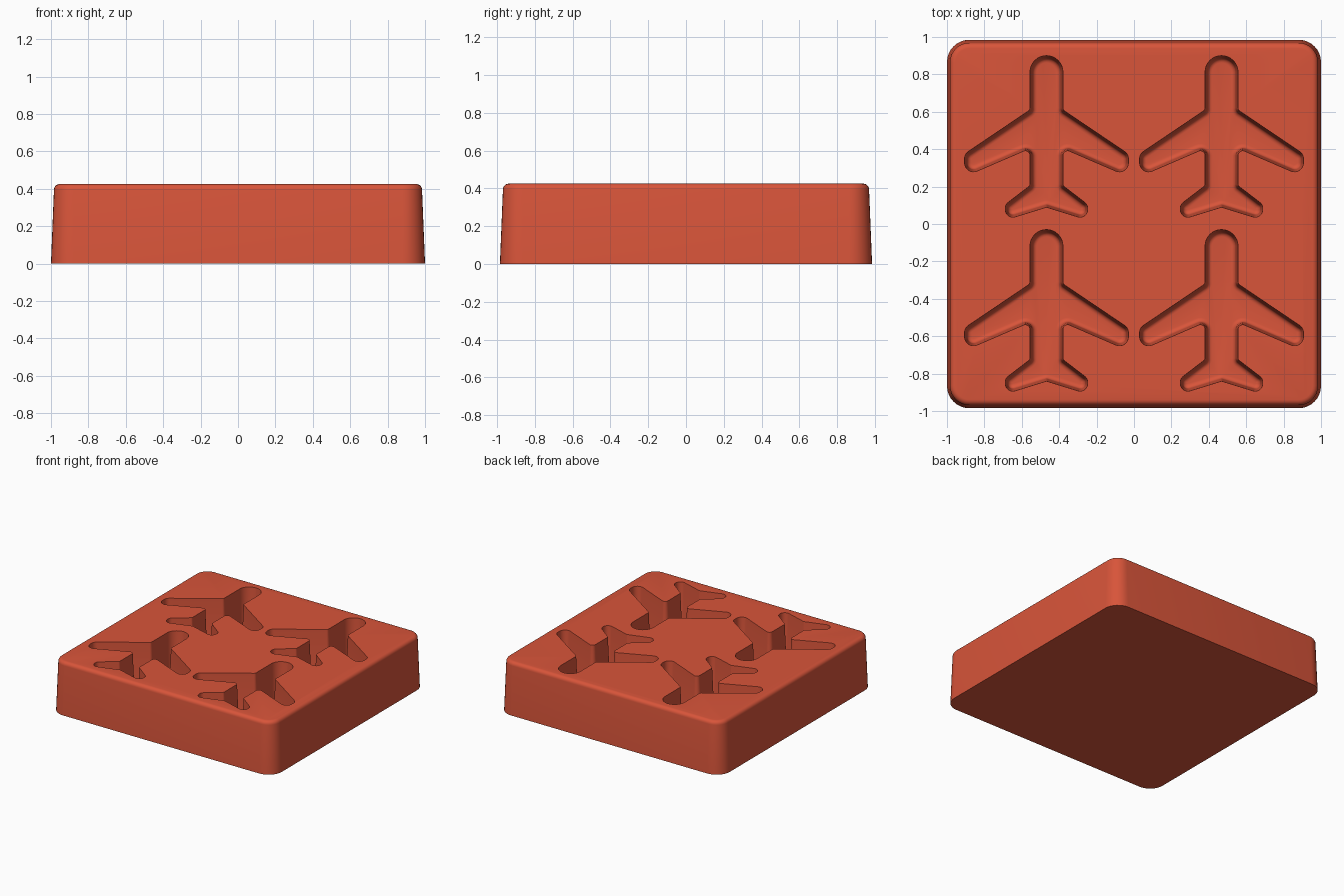
import bpy, bmesh, math
from mathutils import Vector

cube = bpy.data.objects.get("Cube")
if cube:
    bpy.data.objects.remove(cube, do_unlink=True)

red = bpy.data.materials.new("terracotta_red")
red.use_nodes = True
colour = (0.69, 0.09, 0.042, 1)
red.diffuse_color = colour
red.node_tree.nodes["Principled BSDF"].inputs["Base Color"].default_value = colour


def rounded_ring(corners, inset, steps=8):
    """Inset a counter-clockwise outline of (x, y, radius) and round its corners."""
    ring, n = [], len(corners)
    for i in range(n):
        prev, here, nxt = (Vector(corners[j % n][:2]) for j in (i - 1, i, i + 1))
        d1, d2 = (here - prev).normalized(), (nxt - here).normalized()
        n1, n2 = Vector((-d1.y, d1.x)), Vector((-d2.y, d2.x))
        bisector = (n1 + n2) / (1 + n1.dot(n2))
        side = 1 if d1.cross(d2) > 0 else -1
        radius = max(corners[i][2] - side * inset, 0.002)
        centre = here + bisector * (inset + side * radius)
        turn = d1.angle_signed(d2)
        for k in range(steps + 1):
            # Sweep the arc from the first edge normal to the second
            a = math.atan2(n1.y, n1.x) - turn * k / steps
            ring.append(centre - side * radius * Vector((math.cos(a), math.sin(a))))
    return ring


def loft(name, corners, layers):
    """Skin a closed solid through (inset, z) layers, from bottom to top."""
    bm = bmesh.new()
    rings = [[bm.verts.new((p.x, p.y, z)) for p in rounded_ring(corners, inset)]
             for inset, z in layers]
    for low, high in zip(rings, rings[1:]):
        for i in range(len(low)):
            j = (i + 1) % len(low)
            bm.faces.new((low[i], low[j], high[j], high[i]))
    bm.faces.new(rings[0][::-1])
    bm.faces.new(rings[-1])
    bmesh.ops.recalc_face_normals(bm, faces=bm.faces)
    mesh = bpy.data.meshes.new(name)
    bm.to_mesh(mesh)
    bm.free()
    mesh.materials.append(red)
    obj = bpy.data.objects.new(name, mesh)
    bpy.context.collection.objects.link(obj)
    return obj


def quarter(inset, z, radius, up, steps=5):
    """Layers of a rounded edge that starts at the given inset and height."""
    angles = [math.pi / 2 * k / steps for k in range(steps + 1)]
    return [(inset + radius * (1 - math.cos(a)), z + up * radius * math.sin(a))
            for a in angles]


# Tapered tray block with a rounded top rim
HEIGHT, RIM = 0.425, 0.03
base = [(-1, -0.985, 0.12), (1, -0.985, 0.12), (1, 0.985, 0.12), (-1, 0.985, 0.12)]
tray = loft("tray_block", base, [(0, 0)] + quarter(0.016, HEIGHT - RIM, RIM, 1))

# Half outline of the aeroplane pocket, tail to nose, mirrored to the other side
half = [(0.22, 0.022, 0.04), (0.22, 0.104, 0.04), (0.088, 0.205, 0.015),
        (0.088, 0.405, 0.025), (0.438, 0.254, 0.048), (0.438, 0.374, 0.048),
        (0.088, 0.61, 0.02), (0.088, 0.9, 0.0875)]
plane = [(0, 0.09, 0.01)] + half + [(-x, y, r) for x, y, r in reversed(half)]

# Four pockets with drafted walls and a filleted floor
FLOOR, FILLET, DRAFT = 0.10, 0.025, 0.013
walls = quarter(DRAFT, FLOOR + FILLET, FILLET, -1)[::-1]
walls += [(0, HEIGHT), (0, HEIGHT + 0.05)]
for cx in (-0.468, 0.468):
    for shift in (0, -0.93):
        outline = [(x + cx, y + shift, r) for x, y, r in plane]
        cutter = loft("pocket_cutter", outline, walls)
        cutter.hide_render = True
        cut = tray.modifiers.new("pocket", 'BOOLEAN')
        cut.operation, cut.solver, cut.object = 'DIFFERENCE', 'EXACT', cutter
        bpy.ops.object.select_all(action='DESELECT')
        bpy.context.view_layer.objects.active = tray
        tray.select_set(True)
        bpy.ops.object.modifier_apply(modifier=cut.name)
        bpy.data.objects.remove(cutter, do_unlink=True)

bpy.ops.object.shade_smooth_by_angle(angle=math.radians(35))
